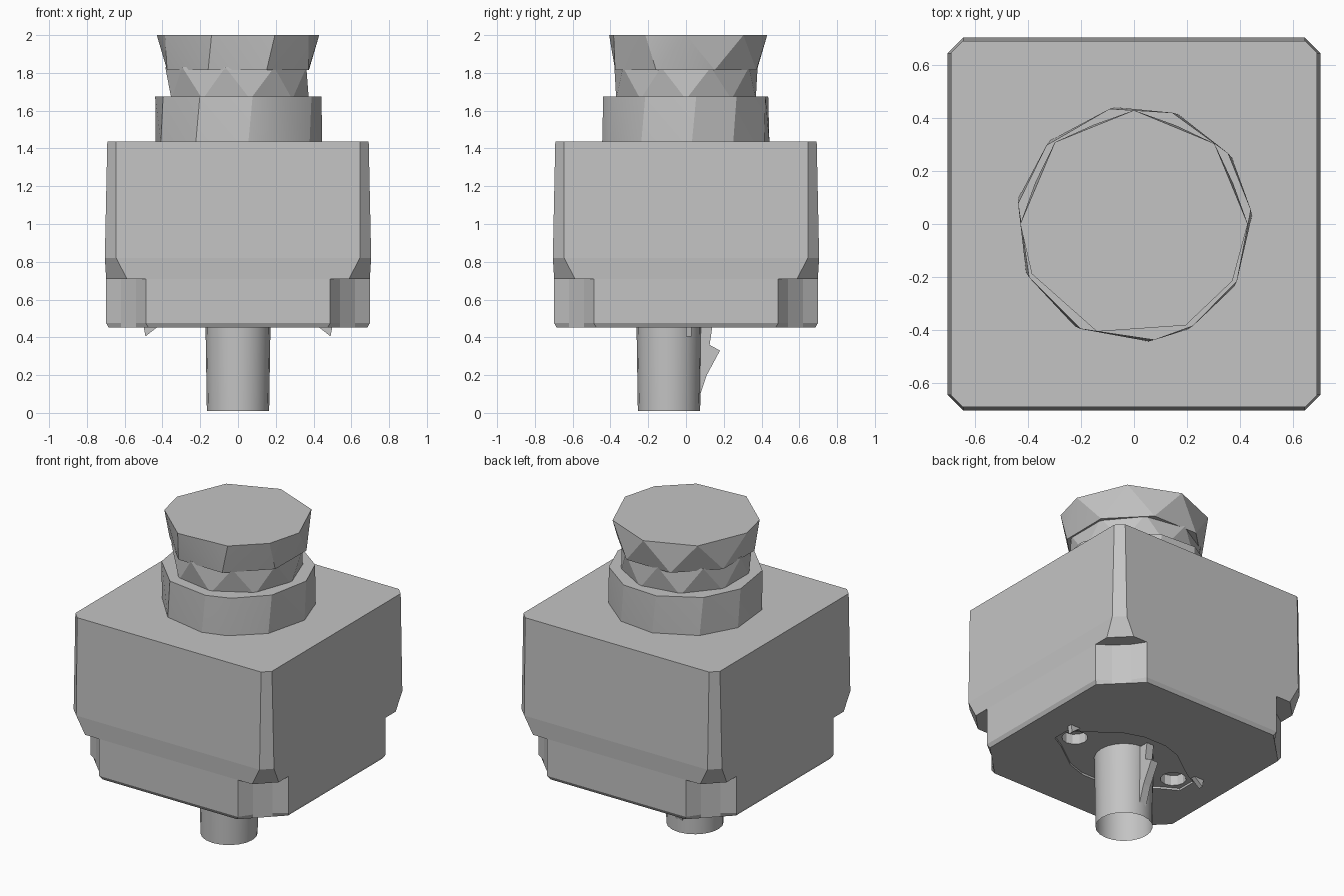
import bpy
import bmesh
from math import cos, sin, radians
from mathutils import Matrix, Vector

if "Cube" in bpy.data.objects:
    bpy.data.objects.remove(bpy.data.objects["Cube"])

GREY = (0.55, 0.55, 0.55, 1.0)
metal = bpy.data.materials.new("plain grey")
metal.use_nodes = True
metal.diffuse_color = GREY
metal.node_tree.nodes["Principled BSDF"].inputs["Base Color"].default_value = GREY


def finish(name, bm, smooth=None):
    """Turn a bmesh into a named grey object."""
    bmesh.ops.recalc_face_normals(bm, faces=bm.faces[:])
    mesh = bpy.data.meshes.new(name)
    bm.to_mesh(mesh)
    bm.free()
    mesh.materials.append(metal)
    obj = bpy.data.objects.new(name, mesh)
    bpy.context.collection.objects.link(obj)
    if smooth:
        bpy.ops.object.select_all(action="DESELECT")
        obj.select_set(True)
        bpy.context.view_layer.objects.active = obj
        bpy.ops.object.shade_smooth_by_angle(angle=radians(smooth))
    return obj


def loft(name, rings, smooth=None, cap_bottom=True):
    """Skin a stack of rings that share one point count."""
    bm = bmesh.new()
    rows = [[bm.verts.new(p) for p in ring] for ring in rings]
    n = len(rows[0])
    for low, high in zip(rows, rows[1:]):
        for i in range(n):
            j = (i + 1) % n
            bm.faces.new((low[i], low[j], high[j], high[i]))
    if cap_bottom:
        bm.faces.new(rows[0][::-1])
    bm.faces.new(rows[-1])
    return finish(name, bm, smooth)


def four_corners(corner, z):
    """Repeat one corner's points around the four corners."""
    return [Matrix.Rotation(radians(90 * k), 3, "Z") @ Vector((x, y, z))
            for k in range(4) for x, y in corner]


def chamfered(half, cut, z):
    return four_corners([(half, half - cut), (half - cut, half)], z)


def notched(half, z):
    s = half - 0.7
    return four_corners([(half, 0.49 + s), (0.62, 0.54), (0.54, 0.62), (0.49 + s, half)], z)


def circle(radius, z, x=0, y=0, n=20):
    return [(x + radius * cos(radians(360 * i / n)),
             y + radius * sin(radians(360 * i / n)), z) for i in range(n)]


def faceted_drum(name, low, high):
    """Hull between two irregular rings: (radius, z, angles)."""
    bm = bmesh.new()
    for radius, z, angles in (low, high):
        for a in angles:
            bm.verts.new((radius * cos(radians(a)), radius * sin(radians(a)), z))
    bmesh.ops.convex_hull(bm, input=bm.verts[:])
    return finish(name, bm, 25)


def shard(name, outline, axis_points):
    """Thin fin from a flat outline, extruded along the given direction."""
    bm = bmesh.new()
    face = bm.faces.new([bm.verts.new(p) for p in outline])
    grown = bmesh.ops.extrude_face_region(bm, geom=[face])
    moved = [g for g in grown["geom"] if isinstance(g, bmesh.types.BMVert)]
    bmesh.ops.translate(bm, verts=moved, vec=axis_points)
    return finish(name, bm)


def cut(target, cutter):
    cutter.hide_render = True
    mod = target.modifiers.new("cut", "BOOLEAN")
    mod.operation = "DIFFERENCE"
    mod.solver = "EXACT"
    mod.object = cutter
    bpy.context.view_layer.objects.active = target
    bpy.ops.object.modifier_apply(modifier=mod.name)
    bpy.data.objects.remove(cutter)


# Square housing with narrow chamfered corners
loft("housing", [chamfered(0.698, 0.11, 0.71), chamfered(0.705, 0.06, 0.82),
                 chamfered(0.692, 0.045, 1.437)])

# Lower housing with a notch at each corner
base = loft("lower_housing", [notched(0.685, 0.452), notched(0.698, 0.475),
                              notched(0.698, 0.73)])

# Shallow mounting recess and two screw holes underneath
SHAFT_Y = -0.09
outline = [(0.47, 0.06), (0.38, 0.11), (0.2, 0.24), (0.08, 0.28)]
quad = outline + [(-x, y) for x, y in outline[::-1]]
quad += [(-x, -y) for x, y in quad]
cut(base, loft("recess_cutter", [[(x, y + SHAFT_Y, z) for x, y in quad] for z in (0.4, 0.465)]))
for side in (-1, 1):
    cut(base, loft("hole_cutter", [circle(0.075, z, side * 0.37, SHAFT_Y, 12)
                                   for z in (0.4, 0.53)]))

# Hollow output shaft, set off centre
loft("shaft", [circle(0.165, 0.01, y=SHAFT_Y), circle(0.172, 0.47, y=SHAFT_Y)],
     40, cap_bottom=False)

# Ragged fin behind the shaft and small tabs under the base
shard("shaft_fin", [(-0.03, y, z) for y, z in
                    ((0.06, 0.05), (0.11, 0.2), (0.18, 0.33), (0.125, 0.36),
                     (0.14, 0.46), (0.06, 0.46))], (0.05, 0, 0))
for side in (-1, 1):
    shard("base_tab", [(side * x, 0, z) for x, z in
                       ((0.42, 0.46), (0.49, 0.405), (0.5, 0.46))], (0, 0.03, 0))

# Collar, neck and flared cap
collar = [4, 34, 68, 99, 135, 167, 204, 240, 277, 297, 328]
faceted_drum("collar", (0.447, 1.43, collar),
             (0.445, 1.676, [a + 3 for a in collar]))
faceted_drum("neck", (0.375, 1.66, range(0, 360, 40)),
             (0.385, 1.83, range(20, 380, 40)))
faceted_drum("cap", (0.405, 1.815, range(22, 380, 45)),
             (0.43, 2.0, [0, 45, 90, 134, 180, 206, 251, 297, 330]))
